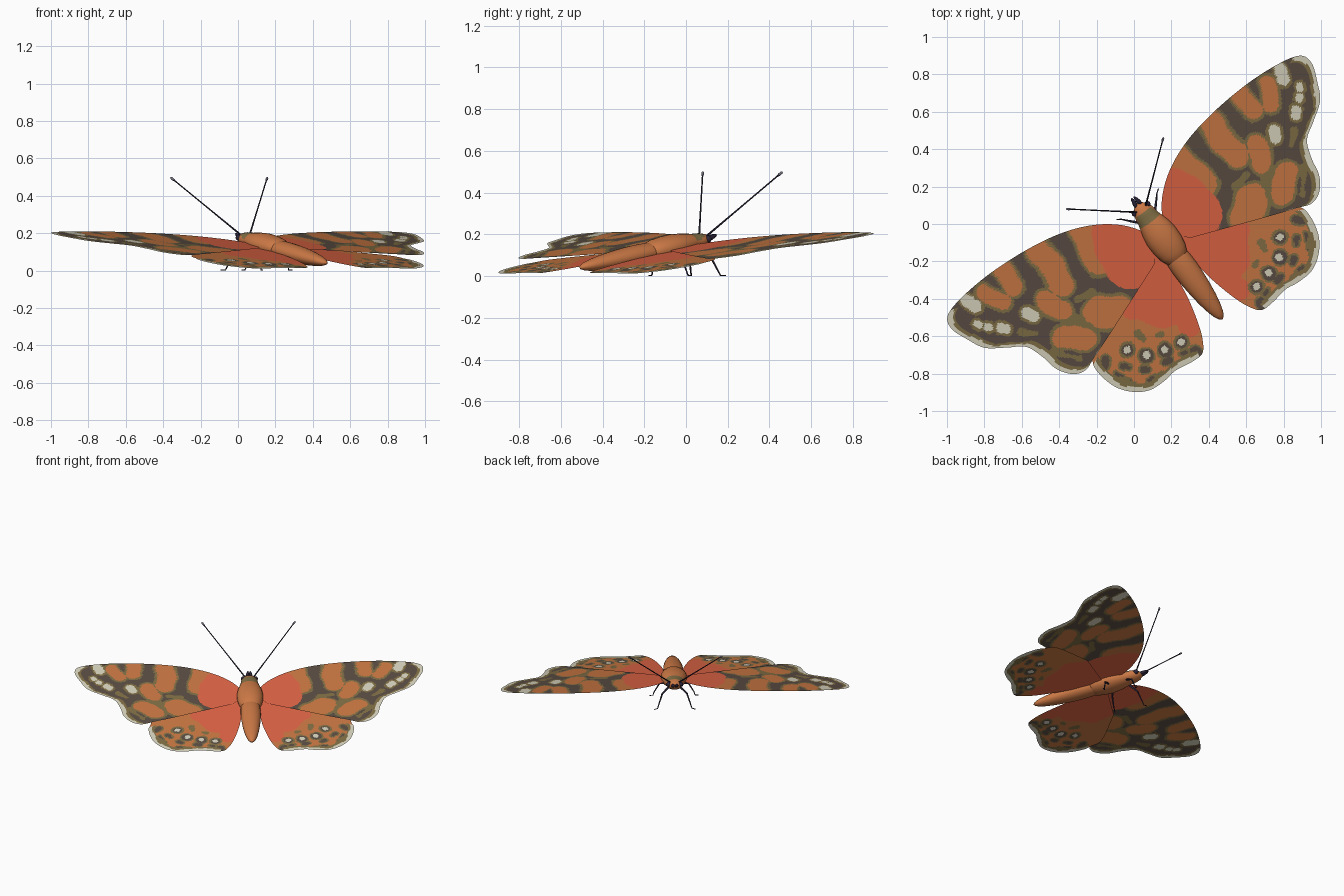
import bpy, bmesh, math
from mathutils import Vector, Matrix

if "Cube" in bpy.data.objects:
    bpy.data.objects.remove(bpy.data.objects["Cube"])


def material(name, rgb):
    m = bpy.data.materials.new(name)
    m.use_nodes = True
    m.diffuse_color = (*rgb, 1)
    m.node_tree.nodes["Principled BSDF"].inputs["Base Color"].default_value = (*rgb, 1)
    return m


orange = material("wing orange", (.60, .19, .057))
salmon = material("root salmon red", (.75, .13, .06))
brown = material("dark brown", (.105, .077, .058))
olive = material("olive brown", (.22, .16, .06))
cream = material("grey cream", (.70, .67, .53))
body_orange = material("body orange", (.60, .19, .06))
black = material("purple black", (.025, .018, .042))
mauve = material("mauve grey", (.20, .18, .24))
WING = [orange, salmon, brown, olive, cream]
ORANGE, SALMON, BROWN, OLIVE, CREAM = range(5)

# Body axis: the insect is turned about z and pitched nose up
CENTRE = Vector((.145, -.064, .145))
TURN, PITCH = math.radians(36.4), math.radians(10)
axis = bpy.data.objects.new("body_axis", None)
axis.location = CENTRE
axis.rotation_euler = (PITCH, 0, TURN)
axis.hide_render = True
bpy.context.collection.objects.link(axis)


def finish(name, bm, mats, mirror=False, in_body_frame=True):
    for f in bm.faces:
        f.smooth = True
    mesh = bpy.data.meshes.new(name)
    bm.to_mesh(mesh)
    bm.free()
    for m in mats:
        mesh.materials.append(m)
    ob = bpy.data.objects.new(name, mesh)
    bpy.context.collection.objects.link(ob)
    if in_body_frame:
        ob.parent = axis
    if mirror:
        mod = ob.modifiers.new("Mirror", "MIRROR")
        mod.use_mirror_merge = False
        mod.mirror_object = axis
    return ob


def tube(name, path, radii, mats, sides=8, flat=1, mirror=False):
    """Loft of rings along a path, closed at both ends."""
    bm = bmesh.new()
    path = [Vector(p) for p in path]
    rings = []
    for i, p in enumerate(path):
        d = path[min(i + 1, len(path) - 1)] - path[max(i - 1, 0)]
        turn = d.to_track_quat("Z", "Y")
        ring = []
        for k in range(sides):
            a = math.tau * k / sides
            off = turn @ Vector((math.cos(a), math.sin(a), 0)) * radii[i]
            off.z *= flat
            ring.append(bm.verts.new(p + off))
        rings.append(ring)
    for a, b in zip(rings, rings[1:]):
        for k in range(sides):
            n = (k + 1) % sides
            bm.faces.new((a[k], a[n], b[n], b[k]))
    bm.faces.new(rings[0][::-1])
    bm.faces.new(rings[-1])
    return finish(name, bm, mats, mirror)


def smooth_line(points, steps):
    """Catmull-Rom curve through the points."""
    pts = [Vector(p) for p in points]
    pts = [pts[0]] + pts + [pts[-1]]
    out = []
    for a, b, c, d in zip(pts, pts[1:], pts[2:], pts[3:]):
        for k in range(steps):
            t = k / steps
            out.append(b + (c - a) * t / 2 + (a * 2 - b * 5 + c * 4 - d) * t * t / 2
                       + (b * 3 - a - c * 3 + d) * t ** 3 / 2)
    return out + [pts[-1]]


def capsule(p, x1, y1, x2, y2, r):
    a, b = Vector((x1, y1)), Vector((x2, y2))
    t = max(0, min(1, (p - a).dot(b - a) / max((b - a).length_squared, 1e-9)))
    return (p - a - (b - a) * t).length - r


def paint(p, depth, layers, ground):
    """Colour from layered blotches, each with an olive halo, then the margin."""
    wobble = .009 * math.sin(31 * p.x + 9 * p.y) * math.sin(27 * p.y - 8 * p.x)
    if depth < .028 + wobble:
        return CREAM
    if depth < .048 + wobble:
        return OLIVE
    colour = ground
    for tint, halo, blots in layers:
        d = min(capsule(p, *b) for b in blots) + wobble * (tint != CREAM)
        if d < 0:
            colour = tint
        elif d < halo:
            colour = OLIVE
    return colour


def wing(name, root, outline, margin, layers, ground, lift, droop, rings):
    """Fan of rings from the wing root out to the outline."""
    steps = 11
    root = Vector(root)
    edge = smooth_line(outline, steps)
    bm = bmesh.new()

    def vert(p):
        x, y = p.x - CENTRE.x, p.y - CENTRE.y
        along = y * math.cos(TURN) - x * math.sin(TURN)
        across = x * math.cos(TURN) + y * math.sin(TURN)
        return bm.verts.new((p.x, p.y, lift + along * math.tan(PITCH) - droop * across))

    apex = vert(root)
    rows = [[apex] + [vert(root.lerp(e, j / rings)) for j in range(1, rings + 1)] for e in edge]
    for i, (a, b) in enumerate(zip(rows, rows[1:])):
        in_margin = margin[0] <= i / steps < margin[1]
        reach = (edge[i] - root).length
        for j in range(rings):
            corners = (apex, b[1], a[1]) if j == 0 else (a[j], b[j], b[j + 1], a[j + 1])
            f = bm.faces.new(corners)
            depth = reach * (1 - (j + .5) / rings) if in_margin else 1
            f.material_index = paint(f.calc_center_median().xy, depth, layers, ground)
    bmesh.ops.recalc_face_normals(bm, faces=bm.faces)
    return finish(name, bm, WING, mirror=True, in_body_frame=False)


# Forewings: dark ground with orange cells, red root and pale tip spots
fore_edge = [(.15, .03), (.15, .14), (.18, .26), (.24, .38), (.33, .5), (.46, .63), (.62, .76),
             (.78, .86), (.89, .9), (.95, .86), (.98, .76), (.995, .66), (.96, .55), (.925, .45),
             (.95, .35), (.99, .26), (.99, .17), (.95, .11), (.87, .085), (.7, .035), (.5, -.02), (.3, -.075)]
fore_cells = [(.2, .36, .36, .21, .085), (.41, .55, .45, .47, .06), (.47, .45, .55, .37, .066),
              (.57, .69, .63, .61, .052), (.66, .42, .68, .33, .052), (.63, .13, .6, .04, .088),
              (.81, .27, .79, .16, .062), (.71, .75, .74, .64, .043)]
fore_spots = [(.78, .83, .8, .77, .032), (.885, .74, .89, .72, .017), (.884, .68, .884, .67, .02),
              (.867, .61, .866, .58, .026), (.75, .5, .757, .46, .031)]
olive_patches = [(.72, .3, .71, .12, .035), (.55, .2, .6, .26, .025), (.86, .5, .84, .42, .02),
                 (.91, .3, .9, .16, .018)]
wing("forewings", (.2, -.05), fore_edge, (7.6, 18.2),
     [(OLIVE, 0, olive_patches), (ORANGE, .017, fore_cells),
      (SALMON, 0, [(.2, .1, .27, .04, .2)]), (CREAM, .015, fore_spots)],
     BROWN, .136, -.008, 105)

# Hindwings: orange ground, red root, a row of eyespots and dark dashes
hind_edge = [(.5, .1), (.8, .14), (.89, .09), (.925, .065), (.965, 0), (.99, -.08), (.985, -.17), (.95, -.25),
             (.88, -.31), (.81, -.35), (.74, -.42), (.68, -.46), (.61, -.44), (.53, -.39), (.42, -.3),
             (.33, -.21), (.27, -.17)]
eyes = [(.78, -.07), (.775, -.18), (.72, -.26), (.655, -.335)]
dashes = [(.86, .03, .9, .02, .02), (.87, -.08, .87, -.11, .014), (.86, -.18, .85, -.21, .014),
          (.79, -.28, .77, -.3, .014), (.71, -.36, .7, -.37, .013), (.68, -.42, .69, -.43, .025),
          (.92, -.05, .93, -.14, .006), (.9, -.23, .84, -.28, .006)]
wing("hindwings", (.2, -.08), hind_edge, (2.4, 10.6),
     [(SALMON, 0, [(.25, -.05, .56, -.03, .06), (.25, -.1, .34, -.13, .28), (.4, -.22, .56, -.35, .06)]),
      (OLIVE, 0, [(.68, -.1, .7, -.14, .015), (.66, -.2, .65, -.22, .012)]),
      (BROWN, .011, dashes + [(x, y, x, y, .037) for x, y in eyes]),
      (CREAM, 0, [(x, y, x, y, .02) for x, y in eyes])],
     ORANGE, .13, .013, 85)

# Thorax with head, and the abdomen
thorax = tube("thorax_and_head", [(0, y, -.005) for y in
              (.22, .212, .19, .165, .14, .12, .1, .05, 0, -.06, -.11, -.15, -.175, -.18)],
              (.006, .022, .044, .055, .06, .062, .068, .082, .09, .089, .08, .064, .036, .006),
              [body_orange, olive], sides=24, flat=.68)
for f in thorax.data.polygons:
    if .1 < f.center.y < .165 and f.center.z > .01:
        f.material_index = 1  # dull collar
tube("abdomen", [(0, y, -.007) for y in (-.06, -.1, -.16, -.22, -.29, -.36, -.43, -.49, -.53, -.553, -.562)],
     (.03, .058, .067, .069, .067, .061, .052, .04, .028, .015, .003), [body_orange], sides=24, flat=.72)

# Eyes, feelers on the face, antennae with pale clubs
bm = bmesh.new()
bmesh.ops.create_uvsphere(bm, u_segments=14, v_segments=10, radius=.017,
                          matrix=Matrix.Translation((.042, .183, 0)))
finish("eyes", bm, [black], mirror=True)
tube("palps", [(.014, .19, -.004), (.012, .225, 0), (.009, .25, .005), (.007, .262, .008)],
     (.012, .012, .008, .002), [black], mirror=True)
base, tip = Vector((.03, .185, .015)), Vector((.322, .472, .277))
antennae = tube("antennae", [base.lerp(tip, t) for t in (0, .3, .6, .93, .955, .985, 1)],
                (.005, .004, .0035, .0035, .0065, .0065, .003), [black, mauve], mirror=True)
for f in antennae.data.polygons:
    if f.center.y > base.lerp(tip, .94).y:
        f.material_index = 1

# Two pairs of walking legs
legs = {"front_legs": [(.03, .1, -.03), (.085, .15, -.075), (.11, .165, -.15), (.118, .17, -.174), (.14, .185, -.177)],
        "rear_legs": [(.04, -.01, -.04), (.1, -.03, -.05), (.138, -.04, -.115), (.145, -.04, -.136), (.168, -.043, -.137)]}
for name, path in legs.items():
    tube(name, path, (.008, .006, .004, .0035, .003), [black], sides=6, mirror=True)
